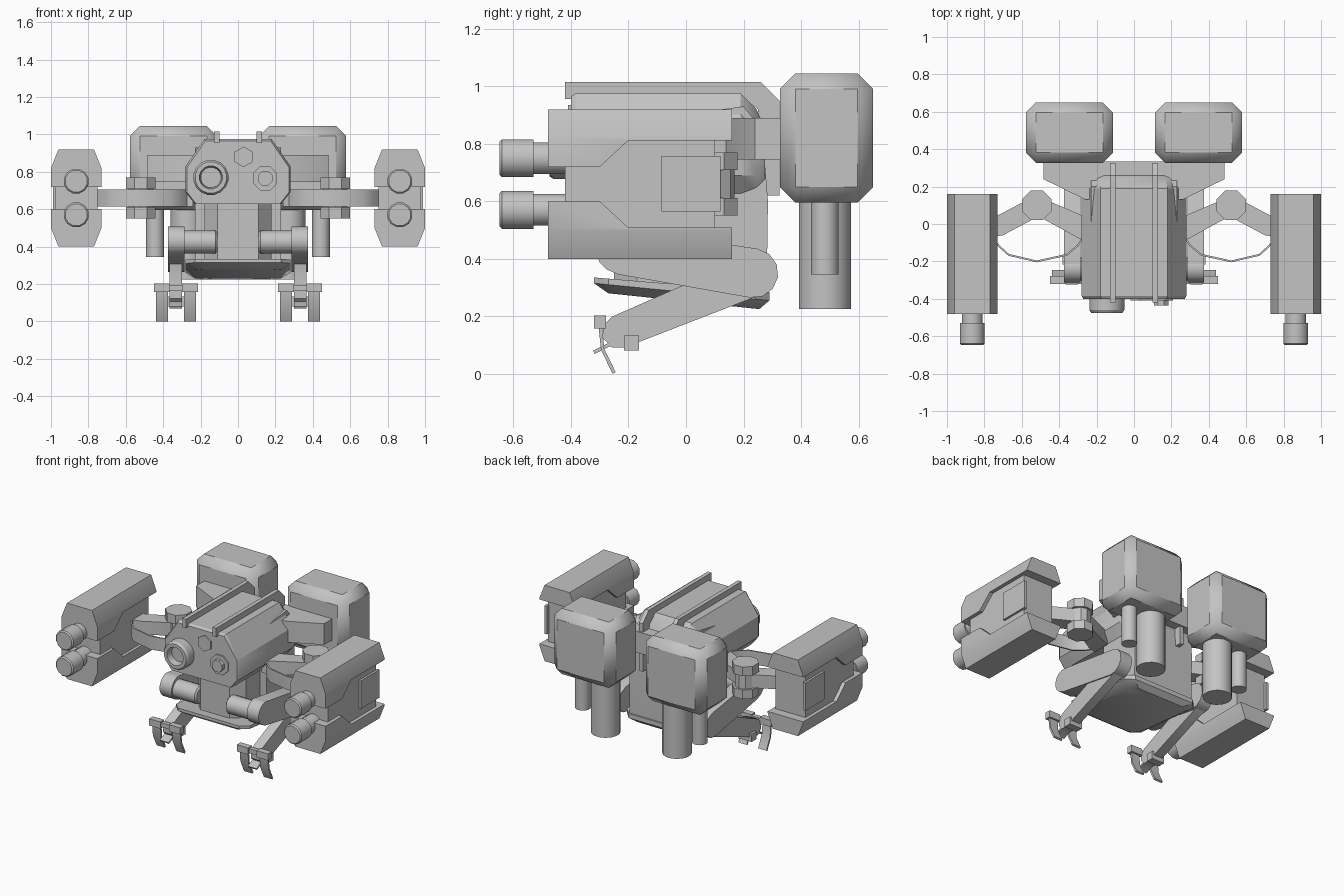
import bpy, bmesh, math
from mathutils import Vector

cube = bpy.data.objects.get("Cube")
if cube:
    bpy.data.objects.remove(cube)

grey = bpy.data.materials.new("plain_grey")
grey.use_nodes = True
colour = (0.55, 0.55, 0.55, 1)
grey.diffuse_color = colour
grey.node_tree.nodes["Principled BSDF"].inputs["Base Color"].default_value = colour
parts = []


def loft(name, rings):
    """Skin closed rings of equal length and cap both ends."""
    bm = bmesh.new()
    rows = [[bm.verts.new(p) for p in ring] for ring in rings]
    n = len(rows[0])
    for a, b in zip(rows, rows[1:]):
        for i in range(n):
            j = (i + 1) % n
            bm.faces.new((a[i], a[j], b[j], b[i]))
    bm.faces.new(rows[0])
    bm.faces.new(rows[-1])
    bmesh.ops.recalc_face_normals(bm, faces=bm.faces)
    mesh = bpy.data.meshes.new(name)
    bm.to_mesh(mesh)
    bm.free()
    mesh.materials.append(grey)
    obj = bpy.data.objects.new(name, mesh)
    bpy.context.collection.objects.link(obj)
    parts.append(obj)
    return obj


def place(axis, a, u, v):
    return {"x": (a, u, v), "y": (u, a, v), "z": (u, v, a)}[axis]


def prism(name, axis, profile, a0, a1):
    return loft(name, [[place(axis, a, u, v) for u, v in profile] for a in (a0, a1)])


def box(name, x0, x1, y0, y1, z0, z1, bevel=0):
    obj = prism(name, "z", [(x0, y0), (x1, y0), (x1, y1), (x0, y1)], z0, z1)
    if bevel:
        mod = obj.modifiers.new("chamfer", "BEVEL")
        mod.width, mod.segments = bevel, 1
    return obj


def circle(u, v, r, n):
    return [(u + r * math.cos((i + .5) * math.tau / n),
             v + r * math.sin((i + .5) * math.tau / n)) for i in range(n)]


def turned(name, axis, u, v, steps, n=16):
    """Round part from (position, radius) steps along an axis."""
    return loft(name, [[place(axis, a, p, q) for p, q in circle(u, v, r, n)] for a, r in steps])


def strip(path, t):
    """Outline of a thin bent plate following a 2D path."""
    path = [Vector(p) for p in path]
    left, right = [], []
    for i, p in enumerate(path):
        d = (path[min(i + 1, len(path) - 1)] - path[max(i - 1, 0)]).normalized()
        side = Vector((-d.y, d.x)) * t / 2
        left.append(tuple(p + side))
        right.append(tuple(p - side))
    return left + right[::-1]


def capsule(a, b, r0, r1, n=6):
    """Outline of a link with rounded ends."""
    a, b = Vector(a), Vector(b)
    ang = math.atan2(b.y - a.y, b.x - a.x)
    out = []
    for c, r, start in ((a, r0, ang + math.pi / 2), (b, r1, ang - math.pi / 2)):
        out += [(c.x + r * math.cos(start + math.pi * i / n),
                 c.y + r * math.sin(start + math.pi * i / n)) for i in range(n + 1)]
    return out


# Upper hull: faceted front section tapering at the rear
def hull_ring(y, sx, drop):
    half = [(.18, .975 - drop), (.28, .83 - drop * .5), (.28, .69), (.23, .627)]
    return [(x * sx, y, z) for x, z in half] + [(-x * sx, y, z) for x, z in half[::-1]]


loft("upper_hull", [hull_ring(-.40, .97, .01), hull_ring(-.385, 1, 0),
                    hull_ring(.19, 1, 0), hull_ring(.245, .93, .055), hull_ring(.275, .85, .12)])

# Lower hull, rear hull and tilted belly plate
prism("lower_hull", "z", [(-.11, -.25), (.11, -.25), (.18, -.17), (.18, .1), (-.18, .1), (-.18, -.17)], .29, .66)
prism("rear_hull", "x", [(-.02, .28), (.28, .26), (.285, .6), (.265, .85), (.2, .93), (-.02, .9)], -.23, .23)


def belly_ring(w, y0, y1, z0, z1):
    c = .05
    pts = [(-w + c, y0), (w - c, y0), (w, y0 + c), (w, y1 - c), (w - c, y1), (-w + c, y1), (-w, y1 - c), (-w, y0 + c)]
    return [(x, y, z0 + (z1 - z0) * (y - y0) / (y1 - y0)) for x, y in pts]


loft("belly_plate", [belly_ring(.23, -.27, .255, .28, .225), belly_ring(.28, -.32, .29, .315, .255),
                     belly_ring(.28, -.32, .29, .335, .285)])

# Face sensors
turned("main_eye_ring", "y", -.145, .77, [(-.38, .095), (-.46, .095), (-.475, .085), (-.475, .062), (-.43, .055)])
turned("second_eye", "y", .145, .765, [(-.38, .07), (-.41, .07), (-.41, .042), (-.435, .042)], 8)
turned("small_sensor", "y", .03, .88, [(-.38, .055), (-.41, .055)], 6)

# Pack bracket
prism("pack_bracket", "z", [(-.485, .335), (-.485, .24), (-.26, .13), (.26, .13), (.485, .24), (.485, .335)], .745, .89)

# Side-view outline of the upper gun shell
shell = [(-.48, .92), (.16, .92), (.16, .812), (-.2, .812), (-.3, .72), (-.48, .72)]

for s, side in ((1, "left"), (-1, "right")):
    def named(part):
        return side + "_" + part

    def sbox(part, x0, x1, *rest, **kw):
        return box(named(part), s * x0, s * x1, *rest, **kw)

    # Roof rail bending down the back
    prism(named("roof_rail"), "x", [(-.42, 1.015), (.26, 1.015), (.325, .95), (.325, .62), (.27, .62),
                                    (.25, .92), (.2, .96), (-.42, .955)], s * .1, s * .128)

    # Rear pack and its nozzles
    sbox("rear_pack", .113, .578, .327, .65, .595, 1.045, bevel=.054)
    turned(named("large_nozzle"), "z", s * .27, .483, [(.225, .092), (.62, .092)])
    turned(named("small_nozzle"), "z", s * .443, .483, [(.345, .049), (.62, .049)])

    # Gun pod: mirrored chamfered shells around a core
    for flip, label in ((False, "upper"), (True, "lower")):
        rings = []
        for x, top in ((.73, .82), (.77, .92), (.96, .92), (1.0, .82)):
            ring = [(y, min(z, top)) for y, z in shell]
            rings.append([(s * x, y, 1.32 - z if flip else z) for y, z in ring])
        loft(named(label + "_gun_shell"), rings)
        turned(named(label + "_barrel"), "y", s * .865, .57 if flip else .75,
               [(-.40, .057), (-.53, .057), (-.53, .068), (-.64, .068), (-.648, .06)], 12)
    sbox("gun_core", .75, .975, -.42, .10, .5, .82)
    sbox("gun_panel", .97, .99, -.085, .12, .565, .757)

    # Gun arm with a flanged elbow
    turned(named("elbow_pin"), "z", s * .52, .1, [(.6, .068), (.72, .068)], 10)
    for z0, z1, label in ((.55, .612, "lower"), (.708, .77, "upper")):
        turned(named(label + "_elbow_flange"), "z", s * .52, .1, [(z0, .085), (z1, .085)], 8)
    prism(named("upper_arm"), "z", [(s * x, y) for x, y in
          [(.24, .03), (.24, -.09), (.29, -.08), (.49, .03), (.55, .08), (.52, .15)]], .615, .705)
    prism(named("forearm"), "z", [(s * x, y) for x, y in
          [(.53, .15), (.48, .08), (.55, .02), (.7, -.06), (.77, -.07), (.77, .055), (.73, .045)]], .615, .705)
    prism(named("arm_guard"), "z", strip([(s * x, y) for x, y in
          [(.27, -.07), (.3, -.115), (.36, -.165), (.52, -.2), (.67, -.165), (.72, -.12), (.75, -.08)]], .01),
          .615, .705)

    # Lower manipulator: axle, link and reaching arm
    turned(named("manipulator_axle"), "x", -.24, .425, [(s * .11, .05), (s * .12, .062), (s * .3, .062)])
    turned(named("axle_collar"), "x", -.235, .43, [(s * .285, .078), (s * .375, .078)])
    prism(named("manipulator_link"), "x", capsule((-.225, .425), (.235, .35), .08, .086), s * .285, s * .375)
    prism(named("reaching_arm"), "x", capsule((.235, .34), (-.235, .145), .07, .058, 4), s * .3, s * .367)

    # Gripper
    turned(named("wrist_block"), "x", -.19, .107, [(s * .285, .037), (s * .382, .037)], 4)
    sbox("finger_bar", .28, .39, -.31, -.28, .165, .195)
    for x0, x1, label in ((.215, .3, "inner"), (.365, .45, "outer")):
        sbox(label + "_knuckle", x0, x1, -.32, -.278, .157, .203)
        prism(named(label + "_finger"), "x",
              strip([(-.298, .165), (-.29, .085), (-.25, .003)], .012), s * (x0 + .01), s * (x1 - .012))
    prism(named("thumb"), "x", strip([(-.2, .11), (-.27, .1), (-.32, .075)], .012), s * .3, s * .367)

# Smooth round parts while keeping hard edges
bpy.ops.object.select_all(action="DESELECT")
for obj in parts:
    obj.select_set(True)
bpy.context.view_layer.objects.active = parts[0]
bpy.ops.object.shade_smooth_by_angle(angle=math.radians(31))
